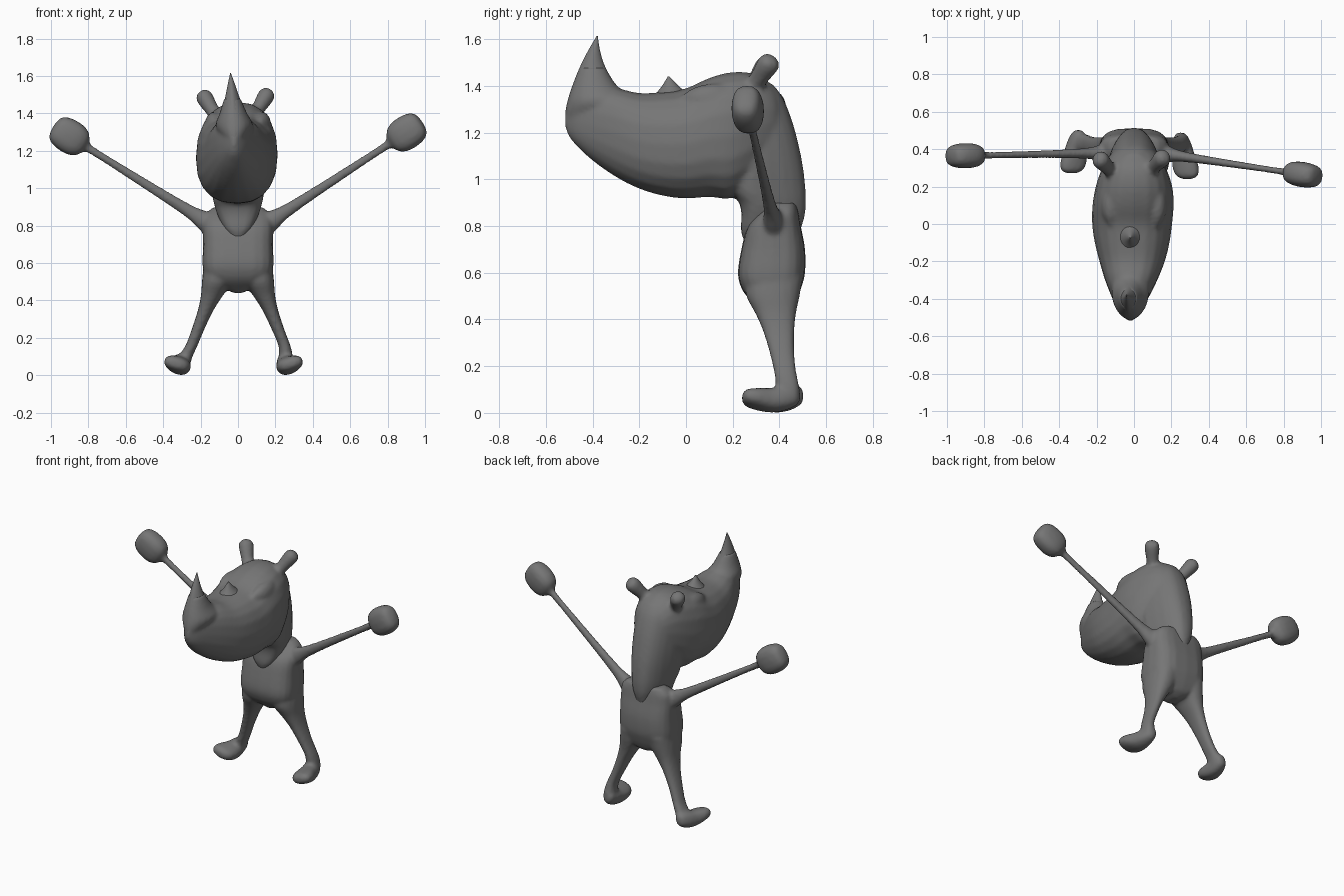
import bpy, bmesh, math
from mathutils import Vector

if "Cube" in bpy.data.objects:
    bpy.data.objects.remove(bpy.data.objects["Cube"])

skin = bpy.data.materials.new("grey_skin")
skin.diffuse_color = (0.18, 0.18, 0.18, 1)
skin.use_nodes = True
skin.node_tree.nodes["Principled BSDF"].inputs["Base Color"].default_value = skin.diffuse_color
X, Y, Z = Vector((1, 0, 0)), Vector((0, 1, 0)), Vector((0, 0, 1))


def smooth_rows(rows, steps):
    """Catmull-Rom interpolation of section rows."""
    out = []
    for i in range(len(rows) - 1):
        p = [rows[max(0, min(len(rows) - 1, i + k))] for k in (-1, 0, 1, 2)]
        for s in range(steps):
            t = s / steps
            out.append([0.5 * (2 * b + (c - a) * t + (2 * a - 5 * b + 4 * c - d) * t * t
                               + (3 * b - a - 3 * c + d) * t ** 3) for a, b, c, d in zip(*p)])
    return out + [list(rows[-1])]


def loft(name, rows, u, v, power=1.0, sides=20, steps=3, pinch=0.0):
    """Skin rounded sections (x, y, z, radius_u, radius_v) along u and v; pinch narrows the +v side."""
    bm = bmesh.new()
    rings = []
    for x, y, z, ru, rv in smooth_rows(rows, steps):
        ring = []
        for k in range(sides):
            a = 2 * math.pi * k / sides
            c, s = math.cos(a), math.sin(a)
            sv = math.copysign(abs(s) ** power, s)
            cu = math.copysign(abs(c) ** power, c) * max(ru, 0.002) * (1 - pinch * (sv + 1) / 2)
            ring.append(bm.verts.new(Vector((x, y, z)) + u * cu + v * sv * max(rv, 0.002)))
        rings.append(ring)
    for r, q in zip(rings, rings[1:]):
        for k in range(sides):
            j = (k + 1) % sides
            bm.faces.new((r[k], r[j], q[j], q[k]))
    bm.faces.new(rings[0][::-1])
    bm.faces.new(rings[-1])
    bmesh.ops.recalc_face_normals(bm, faces=bm.faces)
    mesh = bpy.data.meshes.new(name)
    bm.to_mesh(mesh)
    bm.free()
    mesh.materials.append(skin)
    ob = bpy.data.objects.new(name, mesh)
    bpy.context.collection.objects.link(ob)
    select([ob])
    bpy.ops.object.shade_smooth_by_angle(angle=math.radians(50))
    return ob


def select(obs):
    bpy.ops.object.select_all(action='DESELECT')
    for ob in obs:
        ob.select_set(True)
    bpy.context.view_layer.objects.active = obs[0]


def upright(name, rows, power=1.0, pinch=0.0):
    """Rows: height, front y, back y, half width, centre x."""
    return loft(name, [(x, (f + b) / 2, z, w, (b - f) / 2) for z, f, b, w, x in rows], X, Y, power, pinch=pinch)


def lengthwise(name, rows, power=1.0, u=X, v=Z):
    """Rows: y, top, bottom, half width, centre x."""
    return loft(name, [(x, y, (t + b) / 2, w, (t - b) / 2) for y, t, b, w, x in rows], u, v, power)


def fuse(obs, name, voxel, rounds):
    """Melt overlapping parts into one continuous skin."""
    select(obs)
    bpy.ops.object.join()
    ob = bpy.context.object
    ob.name = name
    mod = ob.modifiers.new("melt", 'REMESH')
    mod.mode, mod.voxel_size, mod.use_smooth_shade = 'VOXEL', voxel, True
    mod = ob.modifiers.new("relax", 'SMOOTH')
    mod.factor, mod.iterations = 0.5, rounds


# Torso with square shoulders and arched underside
torso = upright("torso", [(.44, .33, .42, .02, 0), (.465, .30, .46, .08, 0), (.50, .26, .48, .145, 0),
                          (.54, .235, .495, .18, 0), (.60, .222, .51, .19, 0), (.70, .237, .51, .187, 0),
                          (.80, .265, .492, .187, 0), (.86, .32, .482, .175, 0), (.90, .375, .47, .13, 0)], .65)
body = [torso]

# Neck: narrow flat back, tapering into the collar
neck = upright("neck", [(.73, .25, .46, .04, 0), (.78, .235, .49, .09, 0), (.85, .237, .51, .13, 0),
                        (.90, .228, .514, .15, 0), (.95, .20, .513, .165, 0), (1.05, .20, .502, .18, 0),
                        (1.15, .2, .482, .187, 0), (1.25, .17, .455, .19, 0), (1.35, .17, .415, .175, 0),
                        (1.41, .22, .37, .11, 0)], .72, .5)

# Long head with pointed muzzle
head = lengthwise("head", [(-.519, 1.27, 1.235, .008, -.02), (-.505, 1.30, 1.19, .025, -.02),
                           (-.47, 1.34, 1.145, .055, -.02), (-.40, 1.38, 1.08, .095, -.02),
                           (-.30, 1.39, 1.01, .14, -.015), (-.20, 1.37, .96, .175, -.01),
                           (-.10, 1.375, .93, .20, -.01), (0, 1.39, .918, .214, -.01),
                           (.10, 1.435, .925, .217, -.005), (.20, 1.46, .92, .205, 0), (.30, 1.45, 1.0, .17, 0),
                           (.38, 1.39, 1.1, .12, 0), (.42, 1.30, 1.18, .06, 0)], .85)

# Curved ridged nose horn, its melted root, and the small second horn
horn = [(1.24, -.517, -.40, .02, -.02), (1.29, -.516, -.25, .07, -.02), (1.34, -.506, -.22, .09, -.02),
        (1.40, -.487, -.295, .066, -.025), (1.48, -.455, -.345, .04, -.03), (1.55, -.42, -.368, .021, -.035),
        (1.615, -.382, -.378, .002, -.04)]
upright("nose_horn", horn, 1.15)
root = upright("horn_root", [(z, f, b, w * 1.12, x) for z, f, b, w, x in horn[:5]], 1.0)
upright("brow_horn", [(1.345, -.15, .04, .08, -.02), (1.39, -.11, -.02, .035, -.02),
                      (1.44, -.078, -.07, .003, -.02)])
face = [head, neck, root]

for side, s in (("left", -1), ("right", 1)):
    # Gentle raised brow
    face.append(lengthwise(side + "_brow", [(-.02, 1.36, 1.32, .01, s * .12), (.05, 1.40, 1.28, .045, s * .125),
                                            (.14, 1.41, 1.26, .05, s * .125), (.25, 1.39, 1.28, .02, s * .115)]))

    # Blunt ears, slightly uneven
    axis = Vector((s * .075, .08, .12)).normalized()
    u = axis.cross(Y).normalized()
    base = Vector((-.12, .28, 1.39)) if s < 0 else Vector((.092, .29, 1.40))
    face.append(loft(side + "_ear", [(*(base + axis * d), r, r * 1.05) for d, r in
                                     ((-.03, .04), (0, .037), (.05, .038), (.10, .044), (.135, .045), (.158, .032),
                                      (.168, .008))], u, axis.cross(u)))

    # Arm and boxy fist, each side reaching a little differently
    start = Vector((s * .13, .38, .795))
    hand = Vector((-.897, .365, 1.275)) if s < 0 else Vector((.897, .265, 1.295))
    axis = (hand - start).normalized()
    u = axis.cross(Z).normalized()
    v = u.cross(axis)
    length = (hand - start).length
    body.append(loft(side + "_arm", [(*(start + axis * d * length), r * .8, r) for d, r in
                                     ((0, .065), (.07, .054), (.15, .038), (.3, .03), (.55, .025), (.8, .022),
                                      (.95, .027))], u, v, sides=12))
    body.append(loft(side + "_fist", [(*(hand + axis * d), r * .74, r) for d, r in
                                      ((-.12, .02), (-.1, .035), (-.075, .07), (-.03, .089), (.03, .09),
                                       (.075, .078), (.098, .055), (.107, .01))], u, v, .8, sides=16))

    # Leg flaring into the hip
    out = .012 if s < 0 else -.012
    body.append(upright(side + "_leg", [(.58, .25, .50, .085, s * .10), (.50, .258, .487, .08, s * .113),
                                        (.43, .295, .472, .06, s * .138), (.35, .33, .464, .042, s * .172),
                                        (.25, .36, .464, .034, s * .212), (.16, .38, .475, .032, s * .248),
                                        (.10, .387, .487, .037, s * (.268 + out)),
                                        (.05, .40, .48, .03, s * (.275 + out))], .85))

    # Foot with broad toe, sole tipped toward the outside
    shift, back, long = (.008, .012, .93) if s < 0 else (-.04, -.01, 1)
    u = Vector((math.cos(.3), 0, s * math.sin(.3)))
    body.append(lengthwise(side + "_foot", [(.38 + (y - .38) * long + back, t, b, w, s * (x + shift))
                                            for y, t, b, w, x in
                                            ((.50, .08, .06, .006, .29), (.487, .11, .035, .03, .29),
                                             (.44, .115, .012, .048, .297), (.38, .105, .003, .06, .305),
                                             (.32, .102, .014, .072, .315), (.275, .098, .028, .064, .322),
                                             (.255, .085, .042, .04, .325), (.25, .07, .055, .01, .325))],
                           .85, u, u.cross(Y)))

fuse(body, "body", .011, 4)
fuse(face, "head", .012, 5)
